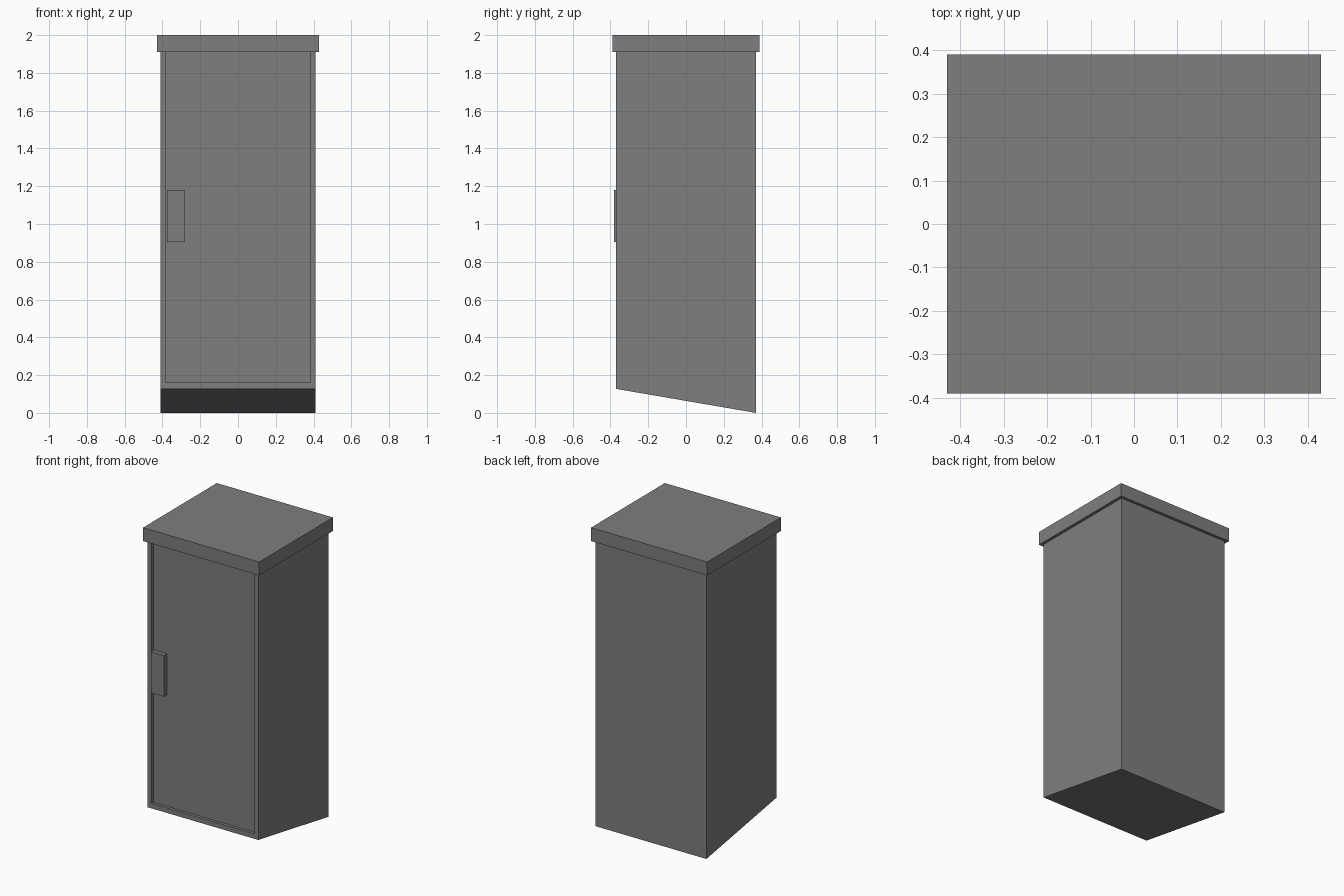
import bpy
import bmesh
from mathutils import Vector

default = bpy.data.objects.get("Cube")
if default:
    bpy.data.objects.remove(default, do_unlink=True)

# Single grey paint
paint = bpy.data.materials.new("grey_paint")
paint.use_nodes = True
grey = (0.21, 0.21, 0.21, 1)
paint.diffuse_color = grey
paint.node_tree.nodes["Principled BSDF"].inputs["Base Color"].default_value = grey


def extruded(name, profile, x0, x1):
    """Solid from a (y, z) side profile, extruded from x0 to x1."""
    bm = bmesh.new()
    face = bm.faces.new([bm.verts.new((x0, y, z)) for y, z in profile])
    new = bmesh.ops.extrude_face_region(bm, geom=[face])["geom"]
    verts = [v for v in new if isinstance(v, bmesh.types.BMVert)]
    bmesh.ops.translate(bm, verts=verts, vec=Vector((x1 - x0, 0, 0)))
    bmesh.ops.recalc_face_normals(bm, faces=bm.faces)
    mesh = bpy.data.meshes.new(name)
    bm.to_mesh(mesh)
    bm.free()
    mesh.materials.append(paint)
    obj = bpy.data.objects.new(name, mesh)
    bpy.context.collection.objects.link(obj)
    return obj


def box(name, x0, x1, y0, y1, z0, z1):
    return extruded(name, [(y0, z0), (y1, z0), (y1, z1), (y0, z1)], x0, x1)


# Cabinet body with a sloping underside
body = extruded("cabinet_body",
                [(-0.37, 0.127), (0.37, 0), (0.37, 1.91), (-0.37, 1.91)],
                -0.41, 0.41)

# Recessed door panel, running up under the lid
cutter = box("door_recess_cutter", -0.38, 0.38, -0.5, -0.35, 0.16, 2.1)
cutter.hide_render = True
recess = body.modifiers.new("door_recess", 'BOOLEAN')
recess.operation = 'DIFFERENCE'
recess.solver = 'EXACT'
recess.object = cutter
bpy.context.view_layer.objects.active = body
bpy.ops.object.modifier_apply(modifier=recess.name)
bpy.data.objects.remove(cutter, do_unlink=True)

# Overhanging lid
box("lid", -0.43, 0.43, -0.39, 0.39, 1.91, 2)

# Door handle plate
box("door_handle", -0.377, -0.28, -0.38, -0.35, 0.905, 1.18)
